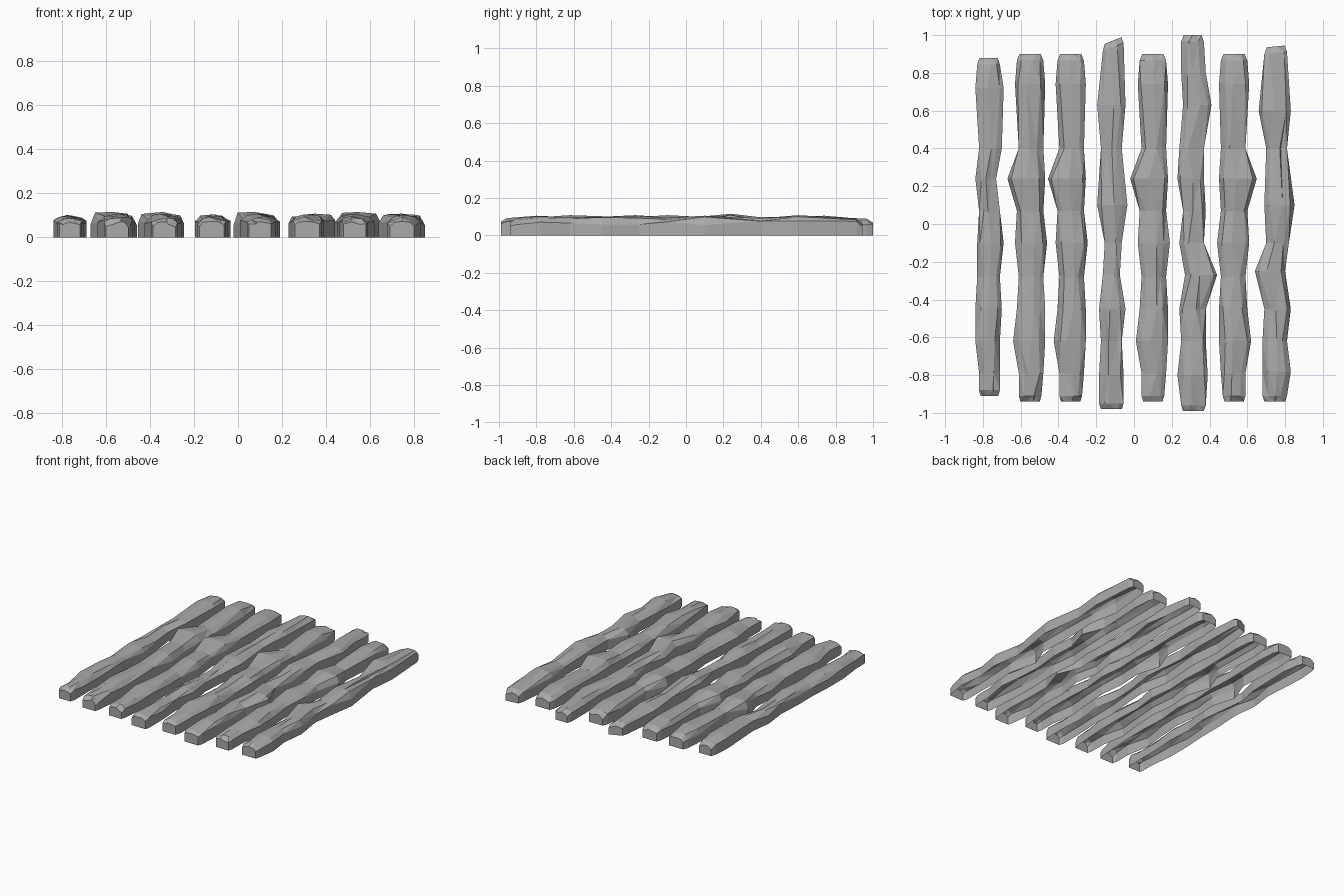
import bpy
import bmesh
import random

default_cube = bpy.data.objects.get("Cube")
if default_cube:
    bpy.data.objects.remove(default_cube)

rng = random.Random(4)

# Weathered grey, shared by every plank
grey = bpy.data.materials.new("weathered_grey")
grey.use_nodes = True
grey.diffuse_color = (0.4, 0.4, 0.4, 1)
shader = next(n for n in grey.node_tree.nodes if n.type == "BSDF_PRINCIPLED")
shader.inputs["Base Color"].default_value = grey.diffuse_color
shader.inputs["Roughness"].default_value = 0.9

# Plank outlines in hundredths: (position along y, left edge, right edge)
knotty = [(90, -7, 7), (74, -8, 8), (40, -6, 7), (24, -12, 8), (7, -7, 7),
          (-10, -8, 9), (-28, -6, 7), (-45, -7, 8), (-62, -9, 8),
          (-79, -6, 7), (-94, -6, 6)]
straight = [(88, -6, 6), (72, -7, 8), (40, -5, 7), (24, -7, 4), (7, -5, 6),
            (-10, -6, 8), (-28, -6, 6), (-45, -7, 7), (-62, -7, 6),
            (-79, -5, 6), (-91, -5, 6)]
slanted = [(97, -5, 6), (63, -8, 7), (40, -6, 5), (10, -8, 8), (-10, -4, 5),
           (-27, -5, 4), (-45, -7, 7), (-62, -6, 5), (-80, -7, 6),
           (-98, -7, 6)]
long_bent = [(100, -6, 6), (80, -6, 7), (63, -5, 10), (40, -7, 6),
             (24, -8, 6), (7, -5, 7), (-10, -7, 6), (-27, -4, 13),
             (-45, -7, 7), (-62, -6, 7), (-80, -8, 8), (-99, -6, 7)]
crooked = [(94, -6, 6), (60, -9, 8), (40, -5, 6), (10, -6, 10), (-10, -5, 7),
           (-25, -11, 5), (-45, -6, 8), (-62, -7, 6), (-78, -7, 8),
           (-94, -7, 6)]


def section(y, left, right, scale=1.0):
    """Open-bottomed cross-section with chipped shoulders and a low ridge."""
    width = right - left
    crown = min(0.06 + 0.28 * width, 0.115)
    mid = (left + right) / 2 + rng.uniform(-0.02, 0.02)
    wall_l, wall_r = (rng.uniform(0.055, 0.08) for _ in range(2))
    top_l, top_r = (crown - rng.uniform(0.002, 0.016) for _ in range(2))
    chip_l, chip_r = (rng.uniform(0.015, 0.035) for _ in range(2))
    points = [(left, 0), (left, wall_l), (left + chip_l, top_l),
              (mid, crown), (right - chip_r, top_r), (right, wall_r), (right, 0)]
    return [(x, y, z * scale) for x, z in points]


def plank(name, x, outline, mirror=1, skew=0.0):
    bm = bmesh.new()
    rows = []
    for y, left, right in outline:
        a, b = sorted((left * mirror / 100, right * mirror / 100))
        rows.append((y / 100, a, b))

    # Shrunken tip rings round off both ends
    first, last = rows[0], rows[-1]
    rings = [section(first[0], first[1] * 0.8, first[2] * 0.8, 0.78)]
    rings.append(section(first[0] - 0.035, *first[1:], 0.95))
    rings += [section(*row) for row in rows[1:-1]]
    rings.append(section(last[0] + 0.03, *last[1:], 0.95))
    rings.append(section(last[0], last[1] * 0.85, last[2] * 0.85, 0.8))

    # Slant the broken back end
    for i in range(2):
        rings[i] = [(px, py + skew * px, pz) for px, py, pz in rings[i]]

    verts = [[bm.verts.new(p) for p in ring] for ring in rings]
    for r0, r1 in zip(verts, verts[1:]):
        for i in range(len(r0) - 1):
            bm.faces.new((r0[i], r0[i + 1], r1[i + 1], r1[i]))
    bm.faces.new(verts[0][::-1])
    bm.faces.new(verts[-1])
    bmesh.ops.recalc_face_normals(bm, faces=bm.faces[:])
    # Split the warped quads into flat facets
    bmesh.ops.triangulate(bm, faces=[f for f in bm.faces if len(f.verts) == 4])

    mesh = bpy.data.meshes.new(name)
    bm.to_mesh(mesh)
    bm.free()
    mesh.materials.append(grey)
    obj = bpy.data.objects.new(name, mesh)
    obj.location.x = x
    bpy.context.collection.objects.link(obj)
    # Outward faces: the crown must look up
    top = max(mesh.polygons, key=lambda p: p.center.z)
    if top.normal.z < 0:
        mesh.flip_normals()


# Row of planks from right to left
row = [(-0.77, straight, 1, 0), (-0.55, knotty, 1, 0), (-0.335, knotty, 1, 0),
       (-0.115, slanted, 1, 0.4), (0.10, knotty, 1, 0), (0.31, long_bent, 1, 0),
       (0.53, knotty, -1, 0), (0.75, crooked, 1, 0.1)]
for number, (x, outline, mirror, skew) in enumerate(row, 1):
    plank(f"plank_{number}", x, outline, mirror, skew)
